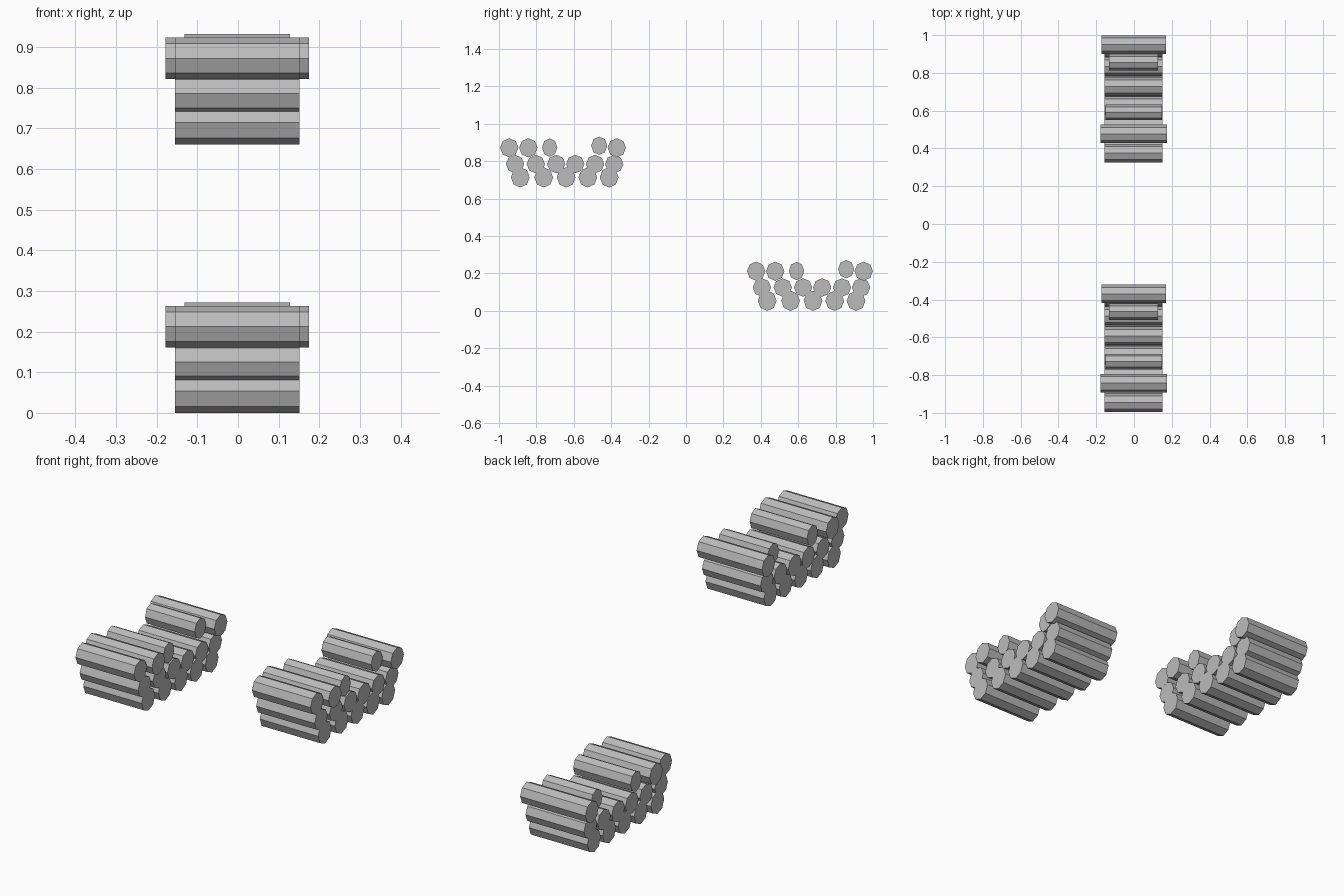
import bpy
import math
from mathutils import Matrix

cube = bpy.data.objects.get("Cube")
if cube:
    bpy.data.objects.remove(cube, do_unlink=True)

# Single plain grey
grey = bpy.data.materials.new("plain_grey")
grey.use_nodes = True
colour = (0.5, 0.5, 0.5, 1)
grey.diffuse_color = colour
grey.node_tree.nodes["Principled BSDF"].inputs["Base Color"].default_value = colour

SIDES = 8
STACK_Y, STACK_Z = -1.32, 0.66   # offset from the low stack to the high one


def log(name, y, z, half_length=0.153, ry=0.05, rz=0.052):
    """Eight-sided log lying along x, with its corners on the y and z axes."""
    bpy.ops.mesh.primitive_cylinder_add(vertices=SIDES, radius=1, depth=2)
    ob = bpy.context.object
    ob.name = name
    ob.data.transform(Matrix.Rotation(math.pi / 2, 4, 'Y'))
    ob.data.transform(Matrix.Diagonal((half_length, ry, rz, 1)))
    ob.location = (-0.002, y, z)
    ob.data.materials.append(grey)


def stack(label, dy, dz):
    # Bottom and middle rows
    for i, y in enumerate((0.434, 0.559, 0.679, 0.795, 0.909)):
        log(f"{label}_bottom_log_{i + 1}", y + dy, 0.054 + dz, rz=0.054)
    for i, y in enumerate((0.406, 0.517, 0.626, 0.728, 0.834, 0.936)):
        log(f"{label}_middle_log_{i + 1}", y + dy, 0.125 + dz, ry=0.049, rz=0.049)
    # Top row, with a gap and mixed lengths: y, z, half length, radii
    top = ((0.375, 0.212, 0.153, 0.049, 0.051),
           (0.477, 0.212, 0.176, 0.049, 0.051),
           (0.591, 0.213, 0.150, 0.041, 0.049),
           (0.856, 0.223, 0.130, 0.043, 0.049),
           (0.950, 0.212, 0.171, 0.049, 0.051))
    for i, (y, z, half, ry, rz) in enumerate(top):
        log(f"{label}_top_log_{i + 1}", y + dy, z + dz, half, ry, rz)


stack("low_stack", 0, 0)
stack("high_stack", STACK_Y, STACK_Z)
